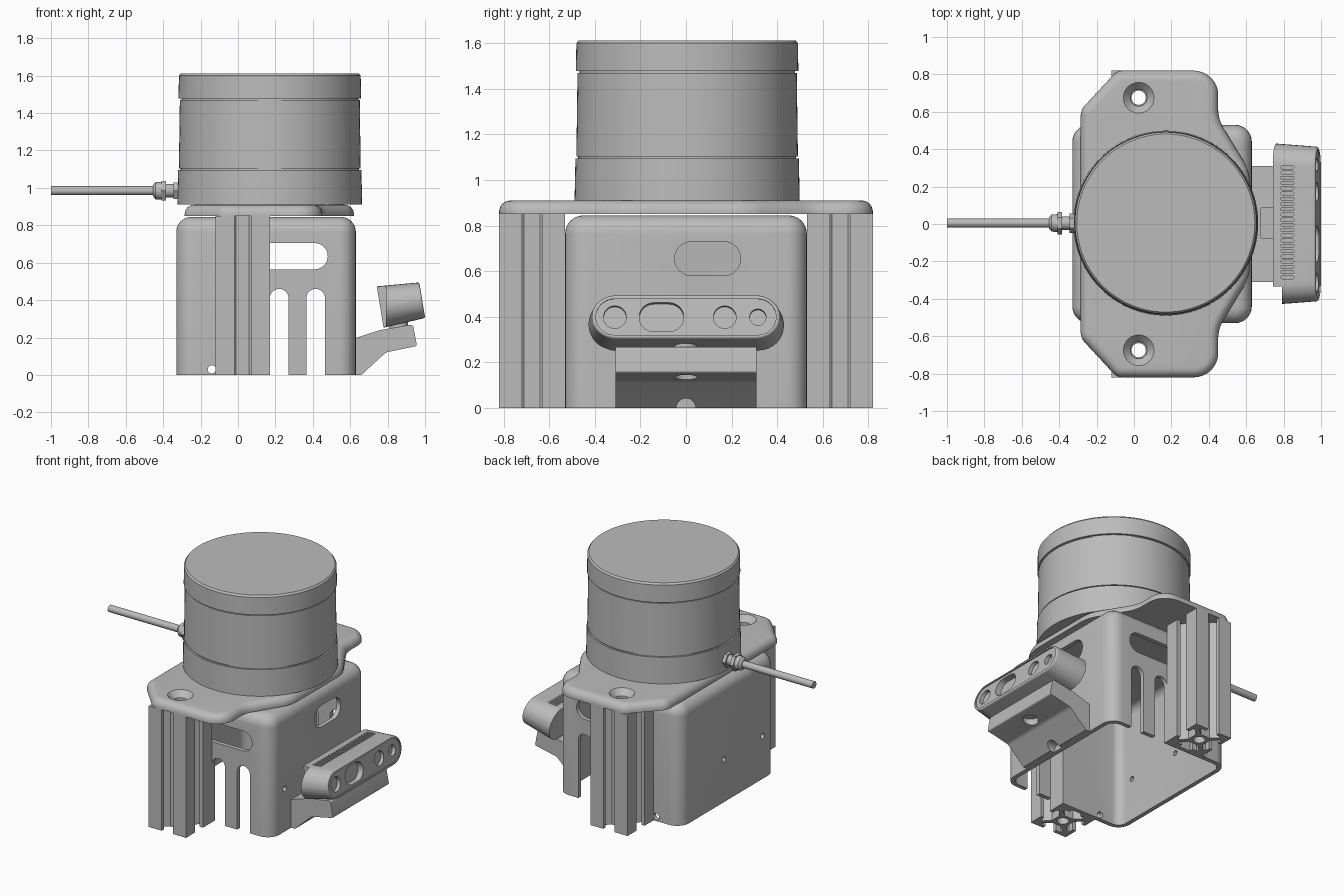
import bpy, bmesh
from math import pi, cos, sin, tan, radians
from mathutils import Matrix, Vector

if "Cube" in bpy.data.objects:
    bpy.data.objects.remove(bpy.data.objects["Cube"])

grey = bpy.data.materials.new("plain grey")
grey.use_nodes = True
grey.diffuse_color = (0.5, 0.5, 0.5, 1)
grey.node_tree.nodes["Principled BSDF"].inputs["Base Color"].default_value = (0.5, 0.5, 0.5, 1)


def frame(right, up, origin=(0, 0, 0)):
    """Local x, y and extrusion axis placed in the world."""
    r, u = Vector(right).normalized(), Vector(up).normalized()
    m = Matrix((r, u, r.cross(u))).transposed().to_4x4()
    m.translation = origin
    return m


GROUND = Matrix()
FACING_FRONT = frame((1, 0, 0), (0, 0, 1))   # extrudes towards -y
FACING_SIDE = frame((0, 1, 0), (0, 0, 1))    # extrudes towards +x


def finish(name, bm, place):
    bmesh.ops.recalc_face_normals(bm, faces=bm.faces)
    mesh = bpy.data.meshes.new(name)
    bm.to_mesh(mesh)
    bm.free()
    mesh.transform(place)
    mesh.materials.append(grey)
    ob = bpy.data.objects.new(name, mesh)
    bpy.context.scene.collection.objects.link(ob)
    return ob


def smooth(ob, angle=30):
    bpy.ops.object.select_all(action='DESELECT')
    ob.select_set(True)
    bpy.context.view_layer.objects.active = ob
    bpy.ops.object.shade_smooth_by_angle(angle=radians(angle))
    return ob


def rounded(corners, steps=8):
    """Replace each (x, y, radius) corner by an arc."""
    out, n = [], len(corners)
    for i, (x, y, r) in enumerate(corners):
        p = Vector((x, y))
        if r == 0:
            out.append(p)
            continue
        a = (Vector(corners[i - 1][:2]) - p).normalized()
        b = (Vector(corners[(i + 1) % n][:2]) - p).normalized()
        half = a.angle(b) / 2
        centre = p + (a + b).normalized() * (r / sin(half))
        start = p + a * (r / tan(half)) - centre
        end = p + b * (r / tan(half)) - centre
        turn = pi - 2 * half
        for k in range(steps + 1):
            t = k / steps
            mix = start * sin((1 - t) * turn) + end * sin(t * turn)
            out.append(centre + mix / sin(turn))
    return out


def rect(x0, x1, y0, y1, r=0):
    return rounded([(x0, y0, r), (x1, y0, r), (x1, y1, r), (x0, y1, r)])


def circle(x, y, r, n=24):
    return [(x + r * cos(2 * pi * i / n), y + r * sin(2 * pi * i / n)) for i in range(n)]


def prism(name, outline, lo, hi, place=GROUND, bevel=0, taper=(1, 1)):
    """Extrude an outline from lo to hi; optionally taper and round the far end."""
    bm = bmesh.new()
    low = [bm.verts.new((p[0], p[1], lo)) for p in outline]
    high = [bm.verts.new((p[0] * taper[0], p[1] * taper[1], hi)) for p in outline]
    bm.faces.new(low)
    top = bm.faces.new(high)
    for i in range(len(low)):
        bm.faces.new((low[i - 1], low[i], high[i], high[i - 1]))
    if bevel:
        bmesh.ops.recalc_face_normals(bm, faces=bm.faces)
        bmesh.ops.bevel(bm, geom=list(top.edges), offset=bevel, segments=6,
                        profile=0.5, affect='EDGES', clamp_overlap=False)
    return finish(name, bm, place)


def lathe(name, profile, place=GROUND, steps=96):
    """Spin (radius, height) points around the local z axis."""
    bm = bmesh.new()
    rings = [[bm.verts.new((r * c[0], r * c[1], z)) for c in circle(0, 0, 1, steps)]
             for r, z in profile]
    for a, b in zip(rings, rings[1:]):
        for i in range(steps):
            bm.faces.new((a[i - 1], a[i], b[i], b[i - 1]))
    bm.faces.new(rings[0])
    bm.faces.new(rings[-1])
    return finish(name, bm, place)


def cut(ob, cutters):
    """Subtract the cutters, then throw them away."""
    for c in cutters:
        mod = ob.modifiers.new("cut", 'BOOLEAN')
        mod.object, mod.operation, mod.solver = c, 'DIFFERENCE', 'EXACT'
    bpy.context.view_layer.update()
    mesh = bpy.data.meshes.new_from_object(
        ob.evaluated_get(bpy.context.evaluated_depsgraph_get()))
    ob.modifiers.clear()
    ob.data = mesh
    for c in cutters:
        bpy.data.objects.remove(c)
    return ob


# Housing: rounded shell, open below, with slotted front and back walls
housing = prism("housing", rect(-0.33, 0.63, -0.53, 0.53, 0.09), 0, 0.845, bevel=0.08)
cutters = [prism("cavity", rect(-0.30, 0.60, -0.50, 0.50, 0.06), -0.1, 0.815, bevel=0.05),
           prism("side_window", rect(-0.05, 0.24, 0.58, 0.73, 0.0749), 0.5, 0.8, FACING_SIDE),
           prism("wall_slot", rect(0.03, 0.48, 0.565, 0.705, 0.0699), -1, 1, FACING_FRONT),
           prism("wall_hole", circle(-0.14, 0.03, 0.022), -1, 1, FACING_FRONT)]
for x in (0.17, 0.365):
    cutters.append(prism("leg_slot", rect(x, x + 0.1, -0.2, 0.46, 0.0499), -1, 1, FACING_FRONT))
for y in (-0.38, 0.05):
    cutters.append(prism("screw_hole", circle(y, 0.3, 0.018), -1, 1, FACING_SIDE))
smooth(cut(housing, cutters))

# Slotted corner posts, one quarter of the section turned four times
half, lip, mouth, pocket, core = 0.145, 0.026, 0.044, 0.08, 0.06
side = [(core, 0.035), (0.1, pocket), (half - lip, pocket), (half - lip, mouth), (half, mouth)]
quarter = side + [(half, half)] + [(y, x) for x, y in reversed(side)]
section = []
for k in range(4):
    turn = Matrix.Rotation(k * pi / 2, 2)
    section += [turn @ Vector(p) for p in quarter]
POST_X, POST_Y = 0.025, 0.675
for label, y in (("front_post", -POST_Y), ("back_post", POST_Y)):
    post = prism(label, section, 0, 0.85, Matrix.Translation((POST_X, y, 0)))
    smooth(cut(post, [prism("bore", circle(POST_X, y, 0.038), -0.1, 1)]))

# Top plate with countersunk screw holes over the posts
edge = [(-0.285, 0.61, 0.08), (-0.09, 0.82, 0.08), (0.45, 0.82, 0.13),
        (0.45, 0.56, 0.2), (0.62, 0.28, 0.25)]
outline = rounded(edge + [(x, -y, r) for x, y, r in reversed(edge)])
plate = prism("top_plate", outline, 0.85, 0.91, bevel=0.05)
sink = [(0.045, 0.8), (0.045, 0.87), (0.083, 0.911), (0.083, 1)]
smooth(cut(plate, [lathe("countersink", sink, Matrix.Translation((POST_X, y, 0)), 32)
                   for y in (-POST_Y, POST_Y)]))

# Scanner drum with two shadow grooves
drum = [(0.494, 0.91), (0.490, 1.095), (0.478, 1.095), (0.478, 1.103), (0.486, 1.103),
        (0.481, 1.47), (0.473, 1.47), (0.473, 1.478), (0.488, 1.478), (0.486, 1.6), (0.476, 1.612)]
smooth(lathe("scanner_drum", drum, Matrix.Translation((0.17, 0.005, 0))))

# Cable and its gland
along = frame((0, 1, 0), (0, 0, 1), (0, 0.005, 0.985))
smooth(lathe("cable", [(0.024, -1), (0.024, -0.3)], along, 24))
gland = [(0.03, -0.455), (0.046, -0.44), (0.048, -0.40), (0.036, -0.385), (0.036, -0.3)]
smooth(lathe("cable_gland", gland, along, 24))
for label, x, r in (("gland_nut", -0.41, 0.06), ("gland_lock_nut", -0.345, 0.052)):
    prism(label, circle(0, 0, r, 6), x, x + 0.025, along)

# Sloped bracket below the camera
arm = rounded([(0.62, 0, 0), (0.66, 0, 0), (0.79, 0.12, 0.05), (0.957, 0.155, 0.01),
               (0.935, 0.27, 0.015), (0.76, 0.24, 0), (0.62, 0.195, 0)])
bracket = prism("camera_bracket", arm, -0.31, 0.31, FACING_FRONT)
smooth(cut(bracket, [
    prism("clip_recess", rect(0.68, 0.77, -0.075, 0.085), 0.19, 0.4),
    prism("screw_pocket", circle(0.86, 0, 0.05), 0.05, 0.17),
    prism("wall_screw_pocket", circle(0, 0, 0.042), 0.6, 0.8, FACING_SIDE)]))
smooth(lathe("mount_screw", [(0.05, 0.22), (0.05, 0.30)], Matrix.Translation((0.86, 0, 0)), 24))

# Tilted camera bar: tapered capsule with recessed face, lenses and vents
tilt = frame((0, 1, 0), (-0.16, 0, 0.985), (0.76, 0, 0.363))
camera = prism("camera_bar", rect(-0.43, 0.43, -0.112, 0.112, 0.1115), 0, 0.228, tilt,
               bevel=0.01, taper=(0.96, 0.86))
cutters = [prism("face", rect(-0.395, 0.395, -0.08, 0.08, 0.0795), 0.221, 0.3, tilt),
           prism("projector", rect(-0.205, -0.01, -0.064, 0.064, 0.0635), 0.18, 0.3, tilt),
           prism("port_notch", rect(0.6, 0.79, -0.5, -0.335), 0.2, 0.6)]
for y, r in ((-0.312, 0.05), (0.17, 0.05), (0.315, 0.036)):
    cutters.append(prism("lens_well", circle(y, 0, r), 0.195, 0.3, tilt))
for i in range(22):
    y = -0.285 + i * 0.028
    cutters.append(prism("vent", rect(0.785, 0.855, y - 0.008, y + 0.008, 0.0079), 0.455, 0.6))
smooth(cut(camera, cutters))
